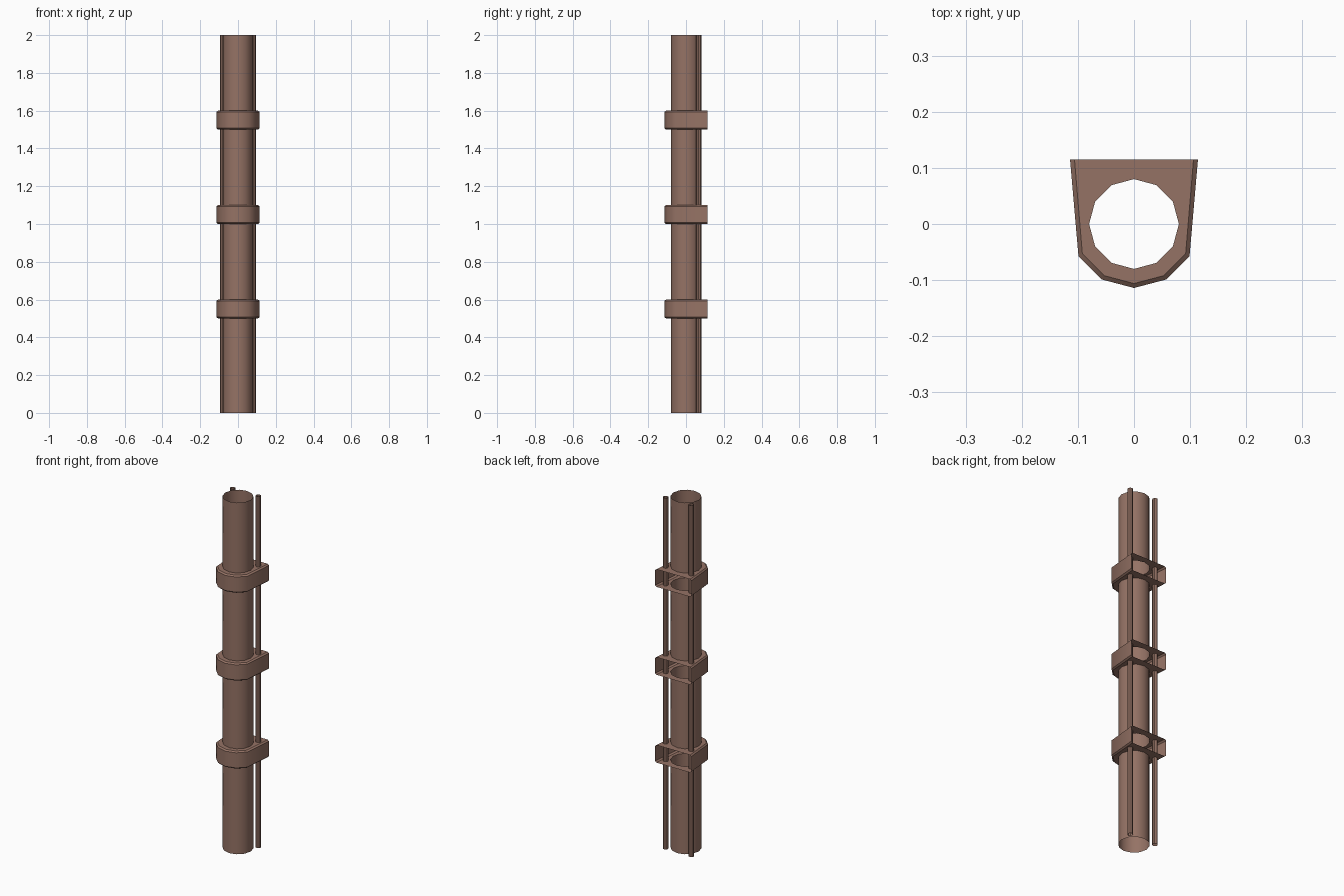
import bpy, bmesh

if "Cube" in bpy.data.objects:
    bpy.data.objects.remove(bpy.data.objects["Cube"])

mat = bpy.data.materials.new("brown_paint")
mat.diffuse_color = (0.30, 0.17, 0.13, 1)
mat.use_nodes = True
mat.node_tree.nodes["Principled BSDF"].inputs["Base Color"].default_value = mat.diffuse_color

BRACKETS = (0.5, 1.0, 1.5)
HEIGHT = 0.1


def finish(obj, name):
    obj.name = name
    obj.data.materials.append(mat)
    bpy.ops.object.select_all(action='DESELECT')
    obj.select_set(True)
    bpy.context.view_layer.objects.active = obj
    bpy.ops.object.shade_smooth_by_angle(angle=0.7)


def tube(name, x, y, r, z0, z1, sides):
    bpy.ops.mesh.primitive_cylinder_add(
        vertices=sides, radius=r, depth=z1 - z0, end_fill_type='NOTHING',
        location=(x, y, (z0 + z1) / 2))
    finish(bpy.context.object, name)


# Open pipe sections, interrupted inside each bracket
starts = [0] + [z + HEIGHT for z in BRACKETS]
ends = list(BRACKETS) + [2]
for i, (a, b) in enumerate(zip(starts, ends)):
    tube(f"pipe_section_{i + 1}", 0, 0, 0.08, a, b, 12)

# Thin rods behind the pipe
for side, x in (("left", -0.081), ("right", 0.081)):
    tube(f"{side}_rod", x, 0.067, 0.014, 0, 2, 8)

# Hollow U-shaped brackets, open at the back
half = [(0.114, 0.115), (0.099, -0.057), (0.057, -0.099)]
outline = half + [(0, -0.114)] + [(-x, y) for x, y in reversed(half)]


def bracket(name, z):
    bm = bmesh.new()
    # Wall rings with a narrow bevel at both rims
    rings = []
    for h, s in ((0, 0.93), (0.007, 1), (HEIGHT - 0.007, 1), (HEIGHT, 0.93)):
        rings.append([bm.verts.new((x * s, y * s if y < 0 else y, z + h))
                      for x, y in outline])
    for lo, hi in zip(rings, rings[1:]):
        for i in range(len(outline) - 1):
            bm.faces.new((lo[i + 1], lo[i], hi[i], hi[i + 1]))
    # Top and bottom plates with the pipe hole
    for ring in (rings[0], rings[-1]):
        hole = bmesh.ops.create_circle(bm, segments=12, radius=0.08)["verts"]
        bmesh.ops.translate(bm, verts=hole, vec=(0, 0, ring[0].co.z))
        edges = {e for v in hole for e in v.link_edges}
        for a, b in zip(ring, ring[1:] + ring[:1]):
            edges.add(bm.edges.get((a, b)) or bm.edges.new((a, b)))
        bmesh.ops.triangle_fill(bm, edges=list(edges), use_beauty=True)
    bmesh.ops.recalc_face_normals(bm, faces=bm.faces)
    mesh = bpy.data.meshes.new(name)
    bm.to_mesh(mesh)
    bm.free()
    obj = bpy.data.objects.new(name, mesh)
    bpy.context.collection.objects.link(obj)
    finish(obj, name)


for i, z in enumerate(BRACKETS):
    bracket(f"wall_bracket_{i + 1}", z)
